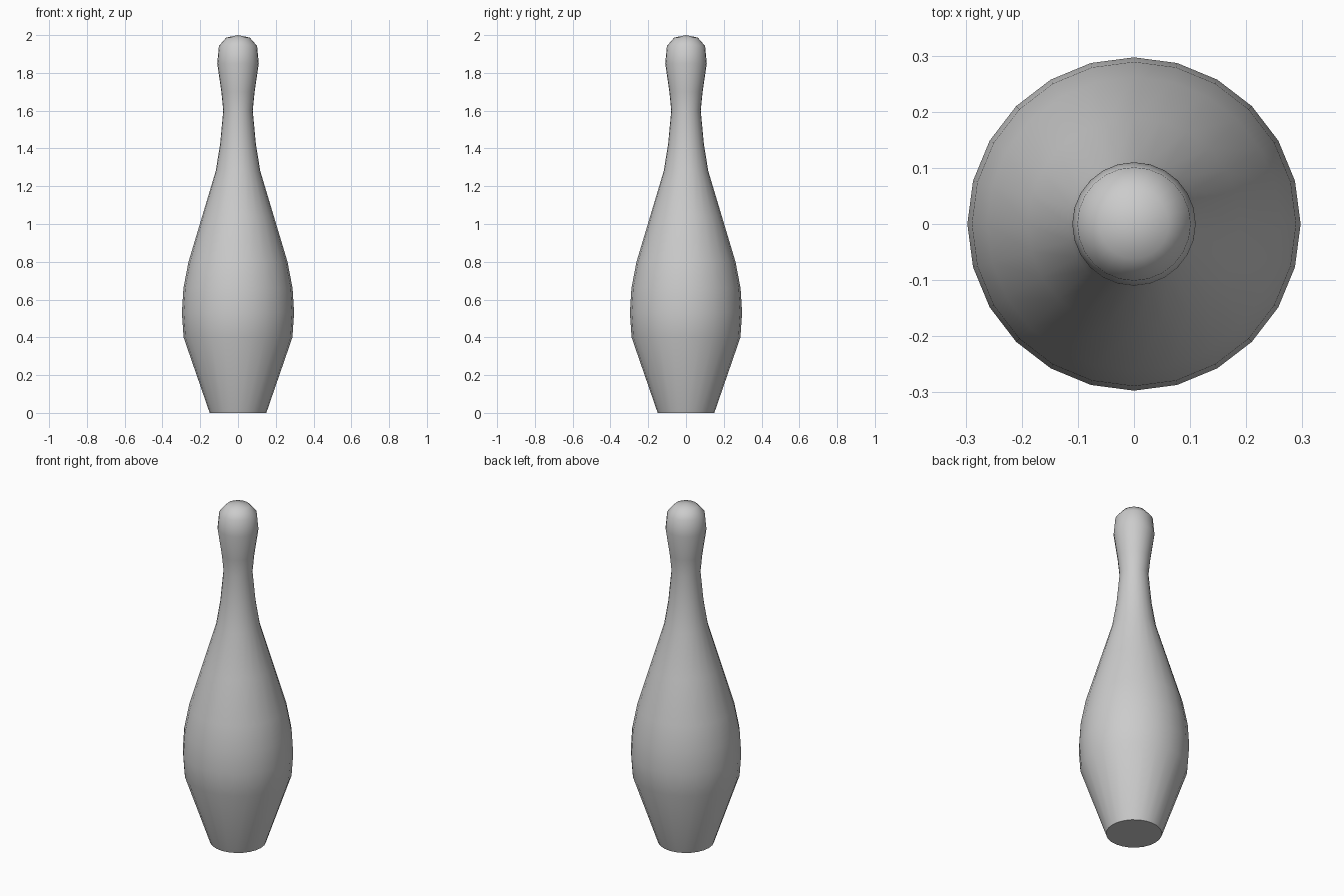
import bpy, bmesh, math

if "Cube" in bpy.data.objects:
    bpy.data.objects.remove(bpy.data.objects["Cube"])

SIDES = 24
# Silhouette as (radius, height), from foot to crown
PROFILE = [(0.15, 0.0), (0.288, 0.40), (0.297, 0.53), (0.289, 0.66),
           (0.262, 0.80), (0.190, 1.04), (0.118, 1.28), (0.095, 1.42),
           (0.078, 1.60), (0.088, 1.70), (0.110, 1.85), (0.101, 1.943),
           (0.062, 1.987)]

bm = bmesh.new()

# Rings of the turned body
rings = []
for r, z in PROFILE:
    rings.append([bm.verts.new((r * math.cos(2 * math.pi * i / SIDES),
                                r * math.sin(2 * math.pi * i / SIDES), z))
                  for i in range(SIDES)])

# Side walls
for low, high in zip(rings, rings[1:]):
    for i in range(SIDES):
        j = (i + 1) % SIDES
        bm.faces.new((low[i], low[j], high[j], high[i]))

# Flat foot and pointed fan crown
bm.faces.new(rings[0][::-1])
tip = bm.verts.new((0, 0, 2.0))
for i in range(SIDES):
    bm.faces.new((rings[-1][i], rings[-1][(i + 1) % SIDES], tip))

mesh = bpy.data.meshes.new("pin_body")
bm.to_mesh(mesh)
bm.free()
pin = bpy.data.objects.new("pin_body", mesh)
bpy.context.collection.objects.link(pin)

# Smooth sides, crisp foot edge
bpy.context.view_layer.objects.active = pin
pin.select_set(True)
bpy.ops.object.shade_smooth_by_angle(angle=math.radians(50))
